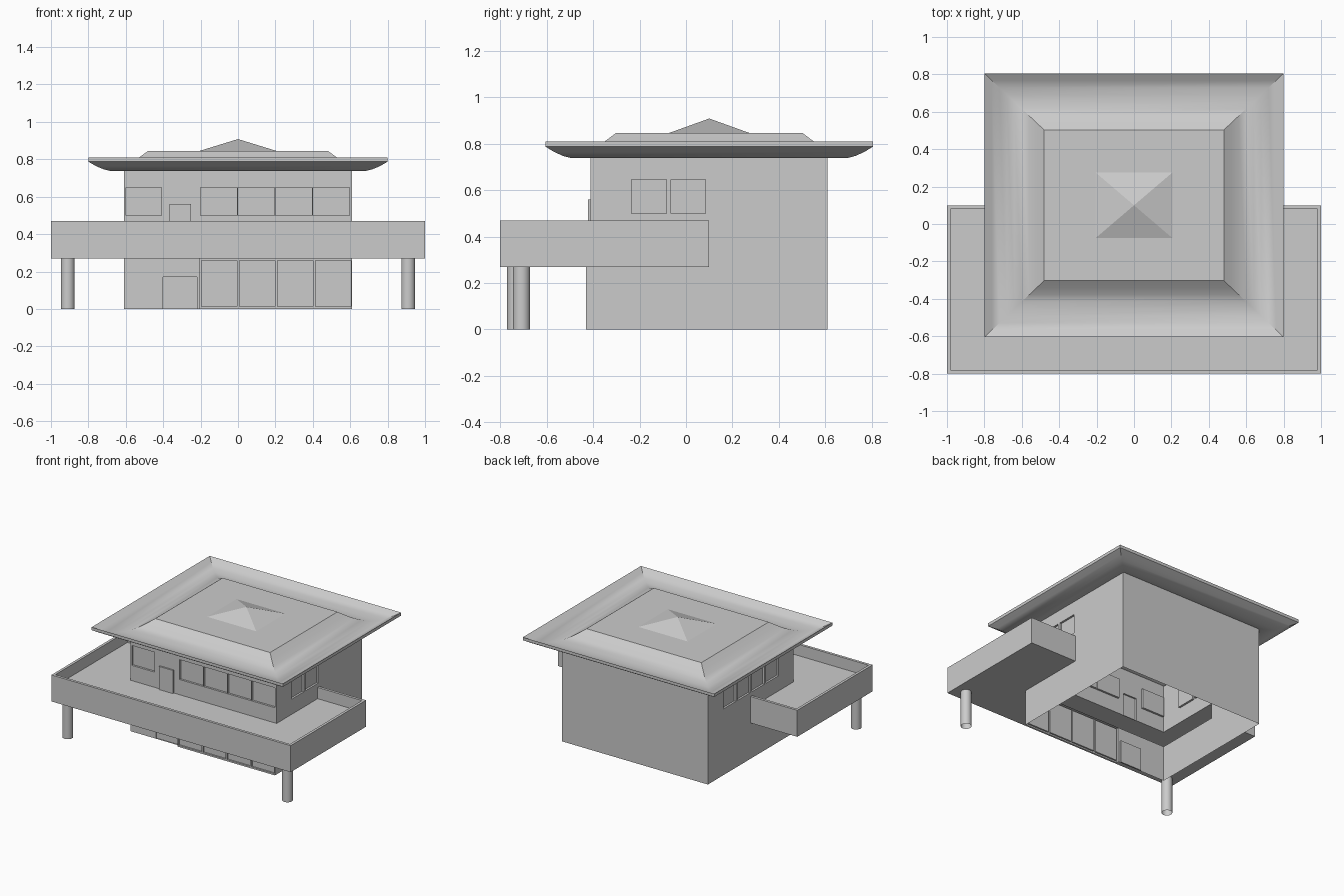
import bpy, bmesh
from mathutils import Vector

if "Cube" in bpy.data.objects:
    bpy.data.objects.remove(bpy.data.objects["Cube"])

X, YF, YB, H = 0.61, -0.41, 0.61, 0.75      # house walls
UNDER, FLOOR, RIM = 0.27, 0.385, 0.47       # balcony heights


def finish(name, bm, recalc=False):
    bmesh.ops.remove_doubles(bm, verts=bm.verts, dist=1e-4)
    if recalc:
        bmesh.ops.recalc_face_normals(bm, faces=bm.faces)
    me = bpy.data.meshes.new(name)
    bm.to_mesh(me)
    bm.free()
    ob = bpy.data.objects.new(name, me)
    bpy.context.collection.objects.link(ob)
    return ob


def face(bm, pts):
    return bm.faces.new([bm.verts.new(p) for p in pts])


def wall(bm, origin, u, u0, u1, v0, v1, holes=()):
    """Upright wall; holes are (u0, u1, v0, v1, depth), depth None = open."""
    o, u, v = Vector(origin), Vector(u), Vector((0, 0, 1))
    n = u.cross(v)
    P = lambda a, b, d=0: o + u * a + v * b - n * d
    us = sorted({u0, u1, *(h[0] for h in holes), *(h[1] for h in holes)})
    vs = sorted({v0, v1, *(h[2] for h in holes), *(h[3] for h in holes)})
    for a, b in zip(us, us[1:]):
        for c, d in zip(vs, vs[1:]):
            mu, mv = (a + b) / 2, (c + d) / 2
            if not any(h[0] < mu < h[1] and h[2] < mv < h[3] for h in holes):
                face(bm, [P(a, c), P(b, c), P(b, d), P(a, d)])
    for a, b, c, d, depth in holes:
        if depth is None:
            continue
        ring = [(a, c), (b, c), (b, d), (a, d)]
        face(bm, [P(*q, depth) for q in ring])
        for p, q in zip(ring, ring[1:] + ring[:1]):
            face(bm, [P(*p), P(*q), P(*q, depth), P(*p, depth)])


# House walls with recessed windows, doors and the slot behind the balcony
bm = bmesh.new()
gap = (-X, X, UNDER, FLOOR, None)
front = [gap, (-0.6, -0.41, 0.5, 0.65, 0.015), (-0.4, -0.22, 0.0, 0.17, 0.01),
         (-0.365, -0.25, FLOOR, 0.56, -0.012), (-0.2, X, 0, UNDER, None)]
front += [(-0.2 + 0.2 * i, -0.005 + 0.2 * i, 0.5, 0.65, 0.015) for i in range(4)]
wall(bm, (0, YF, 0), (1, 0, 0), -X, X, 0, H, front)
wall(bm, (0, YB, 0), (-1, 0, 0), -X, X, 0, H)
wall(bm, (X, 0, 0), (0, 1, 0), YF, YB, 0, H,
     [(YF, 0.1, UNDER, FLOOR, None)] +
     [(y, y + 0.15, 0.5, 0.645, 0.015) for y in (-0.235, -0.065)])
wall(bm, (-X, 0, 0), (0, -1, 0), -YB, -YF, 0, H,
     [(-0.1, -YF, UNDER, FLOOR, None)] +
     [(-y - 0.15, -y, 0.5, 0.645, 0.015) for y in (-0.235, -0.065, 0.105, 0.275)])
finish("house_walls", bm)

# Ground floor glazing standing slightly proud of the front
bm = bmesh.new()
G = -0.43
wall(bm, (0, G, 0), (1, 0, 0), -0.205, X, 0, UNDER,
     [(-0.195 + 0.203 * i, -0.005 + 0.203 * i, 0.012, 0.26, 0.012) for i in range(4)])
wall(bm, (X, 0, 0), (0, 1, 0), G, YF, 0, UNDER)
wall(bm, (-0.205, 0, 0), (0, -1, 0), -YF, -G, 0, UNDER)
finish("ground_glazing", bm)

# Balcony wrapping three sides, with a parapet
bm = bmesh.new()
outline = lambda t: [(-X, 0.1 - t), (-1 + t, 0.1 - t), (-1 + t, -0.8 + t),
                     (1 - t, -0.8 + t), (1 - t, 0.1 - t), (X, 0.1 - t)]
house = [(X, YF), (-X, YF)]
steps = [(0, UNDER), (0, RIM), (0.02, RIM), (0.02, FLOOR)]
for (t0, z0), (t1, z1) in zip(steps, steps[1:]):
    A, B = outline(t0), outline(t1)
    for i in range(5):
        face(bm, [(*A[i], z0), (*A[i + 1], z0), (*B[i + 1], z1), (*B[i], z1)])
face(bm, [(*p, FLOOR) for p in outline(0.02) + house])
face(bm, [(*p, UNDER) for p in outline(0) + house][::-1])
finish("balcony", bm)

# Two balcony columns
for side, y in (("left", -0.733), ("right", -0.708)):
    bm = bmesh.new()
    bmesh.ops.create_cone(bm, cap_ends=False, segments=32, radius1=0.037, radius2=0.037, depth=UNDER)
    bmesh.ops.translate(bm, verts=bm.verts, vec=(0.91 if side == "right" else -0.91, y, UNDER / 2))
    for f in bm.faces:
        f.smooth = True
    finish(side + "_column", bm)

# Roof: dished eaves swept round a rectangle, (distance in from edge, height)
top = [(0, 0.81), (0.04, 0.787), (0.08, 0.77), (0.12, 0.76), (0.16, 0.761),
       (0.2, 0.772), (0.24, 0.79), (0.28, 0.816), (0.32, 0.845)]
profile = [(d, z - 0.023) for d, z in reversed(top)] + top
bm = bmesh.new()
rings = []
for d, z in profile:
    hx, hy = 0.8 - d, 0.705 - d * 0.945
    rings.append([bm.verts.new((sx * hx, 0.1 + sy * hy, z))
                  for sx, sy in ((-1, -1), (1, -1), (1, 1), (-1, 1))])
for a, b in zip(rings, rings[1:]):
    for i in range(4):
        j = (i + 1) % 4
        bm.faces.new([a[i], a[j], b[j], b[i]]).smooth = True
bm.faces.new(rings[-1])
bm.faces.new(rings[0][::-1])
roof = finish("roof", bm, True)
bpy.context.view_layer.objects.active = roof
roof.select_set(True)
bpy.ops.object.shade_smooth_by_angle(angle=0.4)

# Low pyramid on the roof
bm = bmesh.new()
base = [(-0.205, -0.075, 0.845), (0.205, -0.075, 0.845), (0.205, 0.275, 0.845), (-0.205, 0.275, 0.845)]
for i in range(4):
    face(bm, [base[i], base[(i + 1) % 4], (0, 0.1, 0.908)])
finish("roof_peak", bm)
